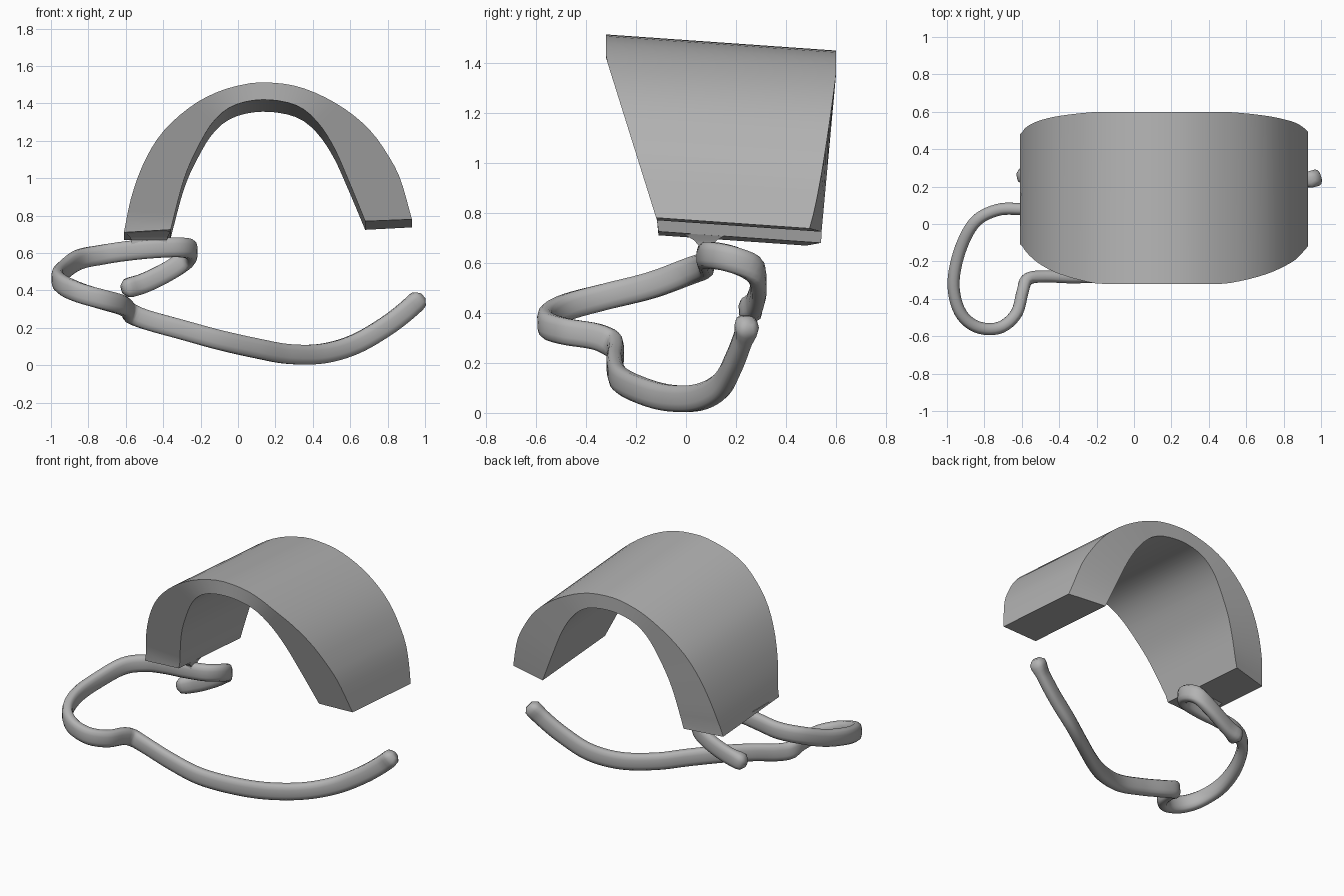
import bpy, bmesh, math
from mathutils import Vector

if "Cube" in bpy.data.objects:
    bpy.data.objects.remove(bpy.data.objects["Cube"])

grey = bpy.data.materials.new("plain grey")
grey.diffuse_color = (0.45, 0.45, 0.45, 1)
grey.use_nodes = True
grey.node_tree.nodes["Principled BSDF"].inputs["Base Color"].default_value = grey.diffuse_color


def resample(points, count):
    """Smooth curve through points, evenly spaced by length."""
    p = [Vector(q) for q in points]
    p = [2 * p[0] - p[1]] + p + [2 * p[-1] - p[-2]]
    fine = []
    for i in range(1, len(p) - 2):
        a, b, c, d = p[i - 1:i + 3]
        for k in range(16):
            t = k / 16
            fine.append(0.5 * (2 * b + (c - a) * t + (2 * a - 5 * b + 4 * c - d) * t * t
                               + (3 * b - a - 3 * c + d) * t ** 3))
    fine.append(p[-2])
    dist = [0.0]
    for a, b in zip(fine, fine[1:]):
        dist.append(dist[-1] + (b - a).length)
    out, j = [], 0
    for k in range(count):
        s = dist[-1] * k / (count - 1)
        while j < len(fine) - 2 and dist[j + 1] < s:
            j += 1
        f = (s - dist[j]) / (dist[j + 1] - dist[j])
        out.append(fine[j].lerp(fine[j + 1], min(f, 1)))
    return out, dist[-1]


def loft(name, rings, angle):
    """Skin a list of closed rings and cap both ends."""
    bm = bmesh.new()
    rows = [[bm.verts.new(v) for v in r] for r in rings]
    n = len(rows[0])
    for r, s in zip(rows, rows[1:]):
        for i in range(n):
            bm.faces.new((r[i], r[(i + 1) % n], s[(i + 1) % n], s[i]))
    bm.faces.new(rows[0])
    bm.faces.new(rows[-1])
    bmesh.ops.recalc_face_normals(bm, faces=bm.faces)
    mesh = bpy.data.meshes.new(name)
    bm.to_mesh(mesh)
    bm.free()
    mesh.materials.append(grey)
    ob = bpy.data.objects.new(name, mesh)
    bpy.context.collection.objects.link(ob)
    bpy.ops.object.select_all(action='DESELECT')
    ob.select_set(True)
    bpy.context.view_layer.objects.active = ob
    bpy.ops.object.shade_smooth_by_angle(angle=math.radians(angle))
    return ob


# Arched saddle: outer and inner profiles (x, z) of the front edge
outer = [(-.61, .71), (-.57, .9), (-.5, 1.09), (-.4, 1.25), (-.25, 1.385), (-.1, 1.465),
         (.05, 1.505), (.15, 1.512), (.3, 1.495), (.45, 1.44), (.6, 1.35), (.72, 1.24),
         (.81, 1.11), (.87, .99), (.93, .78)]
inner = [(-.36, .725), (-.29, .99), (-.22, 1.155), (-.13, 1.305), (-.02, 1.39), (.14, 1.42),
         (.31, 1.39), (.42, 1.305), (.51, 1.17), (.59, .99), (.68, .77)]


def front_back(x, z, low_back, power):
    # depth shrinks towards the feet, and the whole block tilts down to the back
    u = min(max((z - .75) / .67, 0), 1)
    yf = -.11 - .21 * u
    yb = low_back + (.6 - low_back) * u ** power
    return Vector((x, yf, z)), Vector((x, yb, z - .07 * (yb - yf)))


rings = []
for o, i in zip(resample(outer, 41)[0], resample(inner, 41)[0]):
    of, ob_ = front_back(o.x, o.y, .48, .7)
    inf, inb = front_back(i.x, i.y, .54, 1)
    rings.append([of, ob_, inb, inf])
loft("arched_saddle", rings, 30)

# Bent strap: centre line from the short tail, round the loop, to the far knob
path = [(-.62, .25, .405), (-.5, .275, .44), (-.36, .29, .51), (-.27, .27, .575),
        (-.25, .18, .615), (-.31, .1, .63), (-.45, .075, .625), (-.6, .08, .61),
        (-.73, .075, .59), (-.85, .01, .565), (-.93, -.14, .51), (-.965, -.32, .465),
        (-.93, -.47, .425), (-.84, -.55, .385), (-.72, -.555, .35), (-.63, -.48, .325),
        (-.595, -.36, .305), (-.57, -.295, .275), (-.48, -.28, .24), (-.3, -.285, .19),
        (-.1, -.265, .135), (.1, -.18, .09), (.27, -.07, .06), (.45, .05, .062),
        (.62, .14, .11), (.78, .19, .2), (.9, .225, .29), (.985, .25, .37)]
count = 171
pts, length = resample(path, count)
up_axis = Vector((0, 0, 1))
rings = []
for k, c in enumerate(pts):
    tan = (pts[min(k + 1, count - 1)] - pts[max(k - 1, 0)]).normalized()
    side = tan.cross(up_axis).normalized()
    up = side.cross(tan)
    d = min(k, count - 1 - k) * length / (count - 1)
    cap = math.sqrt(max(1 - (max(.045 - d, 0) / .05) ** 2, .1))
    bulge = 1 + .7 * max(0, 1 - d / .1)
    w, h = .033 * cap * bulge, .054 * cap
    ring = []
    for j in range(12):
        a = math.tau * (j + .5) / 12
        ca, sa = math.cos(a), math.sin(a)
        ring.append(c + side * w * math.copysign(abs(ca) ** .7, ca)
                    + up * h * math.copysign(abs(sa) ** .7, sa))
    rings.append(ring)
loft("bent_strap", rings, 50)

# Flared weld joining the strap to the left foot
rings = []
for z, grow in ((.62, 0), (.67, .0), (.69, .012), (.715, .04)):
    x0, x1, y0, y1 = -.57 - grow, -.38 + grow * .5, .05 - grow * 1.5, .105 + grow * 1.5
    rings.append([(x0, y0, z), (x1, y0, z), (x1, y1, z), (x0, y1, z)])
loft("joint_weld", rings, 40)
